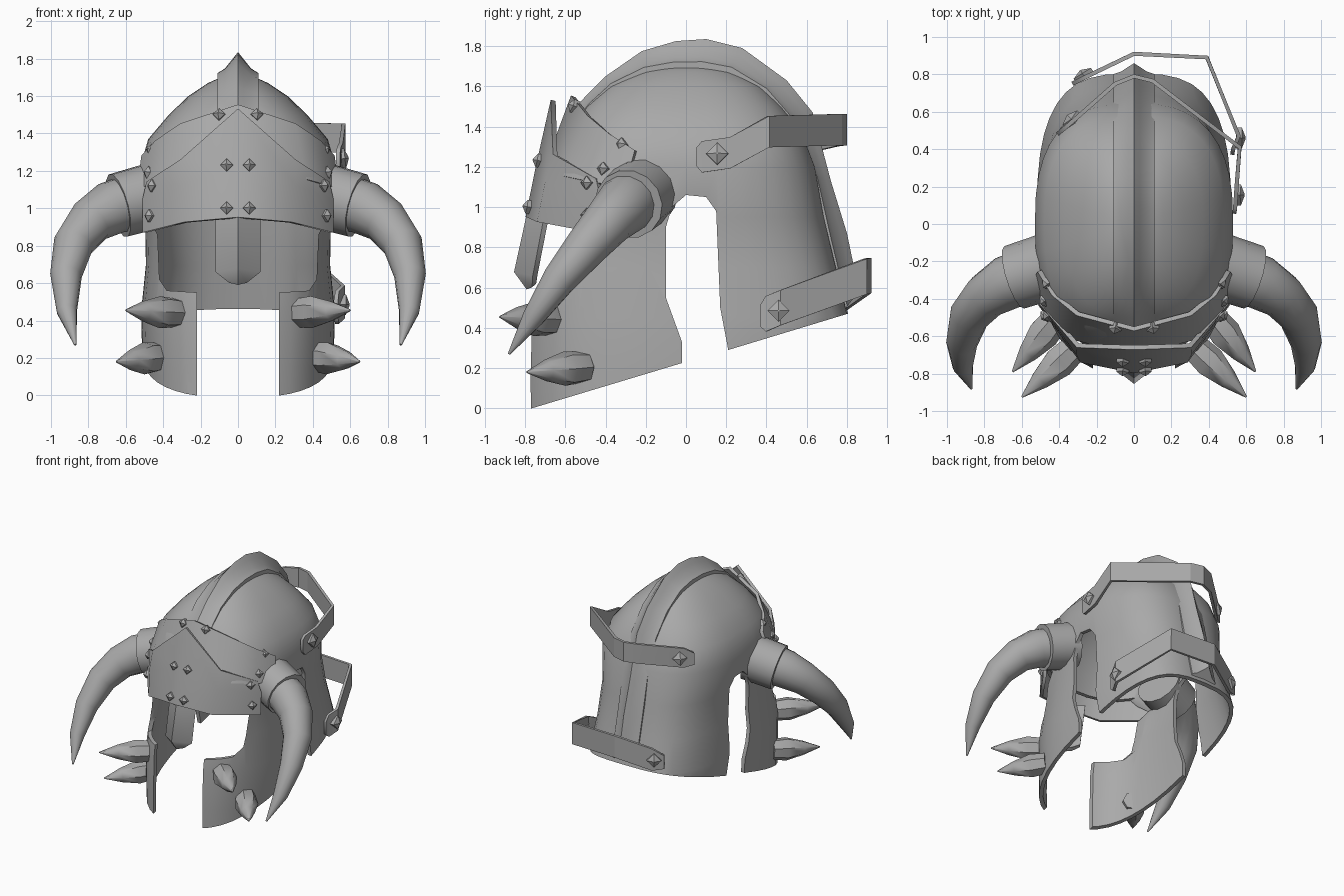
import bpy, bmesh, math
from mathutils import Vector

if "Cube" in bpy.data.objects:
    bpy.data.objects.remove(bpy.data.objects["Cube"], do_unlink=True)

steel = bpy.data.materials.new("grey_steel")
steel.use_nodes = True
GREY = (0.4, 0.4, 0.4, 1)
steel.diffuse_color = GREY
steel.node_tree.nodes["Principled BSDF"].inputs["Base Color"].default_value = GREY


def build(name, verts, faces, smooth=35):
    bm = bmesh.new()
    vs = [bm.verts.new(v) for v in verts]
    for f in faces:
        bm.faces.new([vs[i] for i in f])
    bmesh.ops.recalc_face_normals(bm, faces=bm.faces)
    bm.edges.index_update()
    rim = [e.index for e in bm.edges if e.is_boundary]
    me = bpy.data.meshes.new(name)
    bm.to_mesh(me)
    bm.free()
    me.materials.append(steel)
    ob = bpy.data.objects.new(name, me)
    bpy.context.collection.objects.link(ob)
    me.shade_smooth()
    me.set_sharp_from_angle(angle=math.radians(smooth))
    for i in rim:
        me.edges[i].use_edge_sharp = True
    return ob


def grid_faces(rows, cols, wrap=False):
    return [(r * cols + c, r * cols + (c + 1) % cols,
             (r + 1) * cols + (c + 1) % cols, (r + 1) * cols + c)
            for r in range(rows - 1) for c in range(cols if wrap else cols - 1)]


def solidify(ob, thickness, offset=0):
    mod = ob.modifiers.new("thickness", "SOLIDIFY")
    mod.thickness = thickness
    mod.offset = offset


def prism(name, outline, axis, lo, hi):
    """Extrude a 2D outline along x or y to make a cutter."""
    n = len(outline)
    verts = [(t, a, b) if axis == "x" else (a, t, b) for t in (lo, hi) for a, b in outline]
    faces = grid_faces(2, n, True) + [tuple(range(n)), tuple(range(n, 2 * n))]
    ob = build(name, verts, faces)
    ob.hide_render = True
    return ob


def plate(name, rows, thickness=0.025):
    """Bent plate from half rows (x >= 0), mirrored across the middle."""
    full = [[(-x, y, z) for x, y, z in row[:0:-1]] + list(row) for row in rows]
    ob = build(name, [p for row in full for p in row], grid_faces(len(full), len(full[0])), 50)
    solidify(ob, thickness)


def tube(name, path, radii, sides, smooth=50):
    pts = [Vector(p) for p in path]
    verts, last, q = [], None, None
    for i, p in enumerate(pts):
        t = (pts[min(i + 1, len(pts) - 1)] - pts[max(i - 1, 0)]).normalized()
        q = t.to_track_quat("Z", "Y") if last is None else last.rotation_difference(t) @ q
        last = t
        for k in range(sides):
            a = math.tau * k / sides
            verts.append(p + q @ Vector((math.cos(a), math.sin(a), 0)) * radii[i])
    n = len(verts)
    faces = grid_faces(len(pts), sides, True)
    faces += [tuple(range(sides)), tuple(range(n - sides, n))]
    return build(name, verts, faces, smooth)


def rivet(name, pos, normal, r):
    d = Vector(normal).normalized()
    p = Vector(pos)
    tube(name, [p - d * 0.02, p + d * 0.012, p + d * 0.032], [r, r, 0.004], 4, 20)


def strap(name, path, half):
    n = len(path)
    verts = []
    for s in (-1, 1):
        for i, (x, y, z) in enumerate(path):
            h = half * (0.6 if i in (0, n - 1) else 1)
            verts.append((x, y, z + s * h))
    solidify(build(name, verts, grid_faces(2, n), 20), 0.022)


# Helmet shell: stacked rounded sections (z, half width, front, back, back squareness)
SECTIONS = [(-0.1, .50, .81, .83, 3), (0.15, .51, .81, .83, 3), (0.45, .52, .80, .81, 3),
            (0.7, .495, .77, .75, 2.8), (0.95, .50, .72, .69, 2.6), (1.2, .53, .66, .645, 2.6),
            (1.37, .48, .595, .58, 2.6), (1.5, .37, .50, .48, 2.5), (1.6, .265, .39, .38, 2.4),
            (1.67, .16, .25, .26, 2.3), (1.71, .07, .1, .1, 2.3)]
SIDES = 40
verts = []
for z, w, front, back, square in SECTIONS:
    for k in range(SIDES):
        a = math.tau * k / SIDES
        c, s = math.cos(a), math.sin(a)
        e = 2 / (square if s > 0 else min(square, 2.6))
        x = w * math.copysign(abs(c) ** e, c)
        y = math.copysign(abs(s) ** e, s) * (back if s > 0 else front)
        verts.append((x, y, z))
n = len(verts)
verts.append((0, 0, 1.72))
faces = grid_faces(len(SECTIONS), SIDES, True)
faces += [(n - SIDES + k, n - SIDES + (k + 1) % SIDES, n) for k in range(SIDES)]
shell = build("helmet_shell", verts, faces, 40)
solidify(shell, 0.03, -1)

# Ear arches and sloped hem, then the face opening
hem = [(-1, -.07), (-.75, .005), (-.02, .225), (-.02, .33), (-.1, .55), (-.1, .9),
       (-.07, 1), (0, 1.06), (.1, 1.05), (.15, .98), (.17, .5), (.21, .29),
       (1.2, .59), (1.2, -.3), (-1, -.3)]
half = [(.22, -.3), (.22, .55), (.38, .56), (.42, .62), (.43, .86), (.46, .92), (.4, 1.05)]
cutters = [prism("hem_cutter", hem, "x", -1, 1),
           prism("face_cutter", half + [(-x, z) for x, z in half[::-1]], "y", -1.2, -0.1)]
for cutter in cutters:
    mod = shell.modifiers.new("cut", "BOOLEAN")
    mod.operation = "DIFFERENCE"
    mod.solver = "EXACT"
    mod.object = cutter
bpy.context.view_layer.update()
cut = bpy.data.meshes.new_from_object(shell.evaluated_get(bpy.context.evaluated_depsgraph_get()))
shell.modifiers.clear()
shell.data = cut
cut.set_sharp_from_angle(angle=math.radians(40))
for cutter in cutters:
    bpy.data.objects.remove(cutter, do_unlink=True)

# Crest: ridged band over the crown, (inner y, z, outer y, z)
CREST = [(-.55, 1.42, -.58, 1.46), (-.48, 1.51, -.5, 1.55), (-.37, 1.61, -.4, 1.65),
         (-.21, 1.685, -.22, 1.775), (-.06, 1.71, -.05, 1.825), (.08, 1.71, .1, 1.835),
         (.22, 1.685, .28, 1.79), (.39, 1.585, .5, 1.63), (.535, 1.42, .63, 1.47),
         (.645, 1.15, .72, 1.13), (.71, .85, .8, .87), (.795, .5, .86, .58)]
SECTION = [(-.11, -.2), (-.11, .1), (-.07, .3), (-.03, .7), (0, 1),
           (.03, .7), (.07, .3), (.11, .1), (.11, -.2)]
verts = [(x, yi + (yo - yi) * t, zi + (zo - zi) * t)
         for yi, zi, yo, zo in CREST for x, t in SECTION]
m, n = len(SECTION), len(verts)
build("crest", verts, grid_faces(len(CREST), m, True) + [tuple(range(m)), tuple(range(n - m, n))])

# Brow plates and nose guard
plate("forehead_plate", [
    [(0, -.56, 1.55), (.3, -.48, 1.45), (.43, -.375, 1.36), (.505, -.25, 1.28)],
    [(0, -.69, 1.2), (.36, -.6, 1.15), (.47, -.46, 1.12), (.53, -.3, 1.1)]])
plate("visor", [
    [(0, -.66, 1.53), (.3, -.65, 1.26), (.48, -.44, 1.14)],
    [(0, -.73, 1.22), (.3, -.69, 1.12), (.5, -.42, 1.05)],
    [(0, -.785, .95), (.28, -.73, .925), (.5, -.43, .87)]])
plate("nose_guard", [
    [(0, -.775, .97), (.11, -.69, .97)],
    [(0, -.84, .68), (.11, -.75, .66)],
    [(0, -.78, .6), (.04, -.755, .61)]], 0.03)

# Paired horns, spikes and brow rivets
HORN = [(.58, -.28, 1.03), (.68, -.315, 1), (.79, -.385, .93), (.88, -.49, .81),
        (.92, -.63, .64), (.915, -.76, .45), (.87, -.88, .27)]
SPIKES = {"upper": ((.32, -.66, .44), (.6, -.925, .455)),
          "lower": ((.42, -.505, .205), (.65, -.79, .18))}
RIVETS = [((.1, -.555, 1.5), (.2, -1, .4)), ((.06, -.73, 1.23), (.1, -1, .2)),
          ((.06, -.78, 1), (.1, -1, .2)), ((.46, -.32, 1.31), (.8, -.6, .3)),
          ((.475, -.41, 1.19), (.8, -.6, .2)), ((.455, -.49, 1.12), (.8, -.6, .1)),
          ((.47, -.49, .96), (.8, -.6, .1))]
for side, s in (("left", 1), ("right", -1)):
    def flip(p):
        return (p[0] * s, p[1], p[2])
    tube(side + "_horn_socket", [flip((.42, -.215, 1.075)), flip((.64, -.285, 1.015))], [.18, .175], 14)
    tube(side + "_horn", [flip(p) for p in HORN], [.15, .145, .125, .108, .085, .055, .006], 14)
    for label, (base, tip) in SPIKES.items():
        a, b = Vector(flip(base)), Vector(flip(tip))
        tube(f"{side}_{label}_spike", [a.lerp(b, t) for t in (0, .3, .65, 1)],
             [.078, .088, .055, .005], 7)
    for i, (p, d) in enumerate(RIVETS):
        rivet(f"{side}_brow_rivet_{i + 1}", flip(p), flip(d), 0.034)

# Loose straps across the back, with a stud at each end
strap("upper_strap", [(.535, .055, 1.25), (.54, .08, 1.25), (.55, .22, 1.27), (.565, .41, 1.375),
                      (.1, .765, 1.385), (0, .79, 1.385), (-.1, .75, 1.38), (-.35, .53, 1.33),
                      (-.41, .48, 1.32)], .078)
strap("lower_strap", [(.525, .37, .46), (.53, .4, .47), (.56, .47, .5), (.39, .89, .655),
                      (0, .91, .66), (-.25, .79, .575), (-.33, .75, .56)], .088)
for i, (p, d) in enumerate([((.56, .155, 1.265), (1, 0, .1)), ((-.335, .56, 1.33), (-.7, .7, .2)),
                            ((.565, .46, .485), (1, 0, 0)), ((-.27, .795, .575), (-.5, .8, 0))]):
    rivet(f"strap_stud_{i + 1}", p, d, 0.055)
